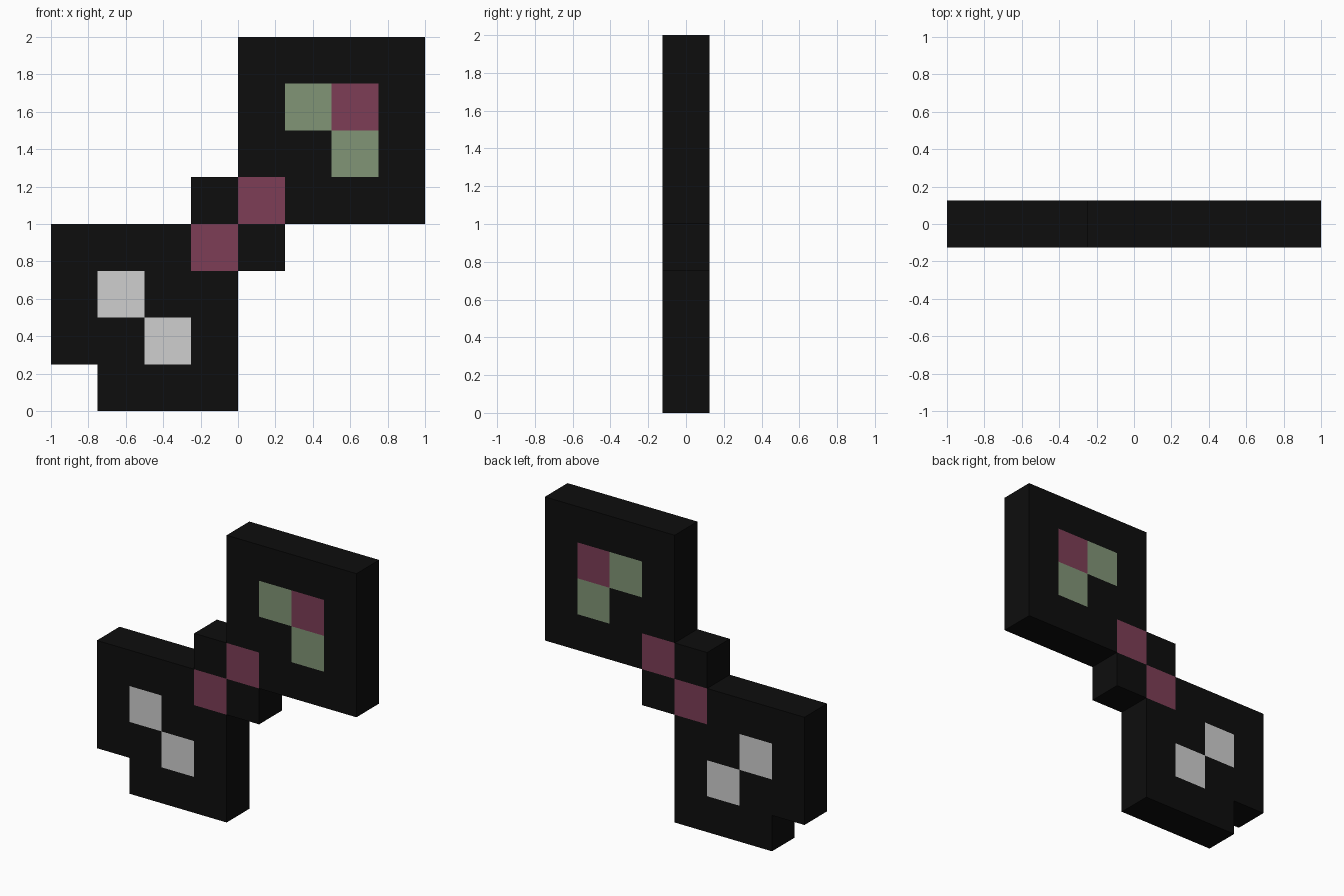
import bpy
import bmesh

if "Cube" in bpy.data.objects:
    bpy.data.objects.remove(bpy.data.objects["Cube"])

CELL, HALF = 0.25, 0.125

# Pixel pattern of the plate, top row first
ROWS = ["....KKKK",
        "....KGPK",
        "....KKGK",
        "...KPKKK",
        "KKKPK...",
        "KWKK....",
        "KKWK....",
        ".KKK...."]

COLOURS = {"K": ("black", (0.0042, 0.0042, 0.0042)),
           "P": ("plum", (0.205, 0.047, 0.093)),
           "G": ("sage_green", (0.22, 0.30, 0.183)),
           "W": ("light_grey", (0.62, 0.62, 0.62))}
KEYS = list(COLOURS)


def cell(c, r):
    return ROWS[r][c] if 0 <= r < 8 and 0 <= c < 8 else "."


def build(name, rows):
    """Outer shell of the square blocks in the given rows."""
    bm = bmesh.new()

    def quad(points, key):
        f = bm.faces.new([bm.verts.new(p) for p in points])
        f.material_index = KEYS.index(key)

    for r in rows:
        for c in range(8):
            k = cell(c, r)
            if k == ".":
                continue
            x0, z1 = -1 + c * CELL, 2 - r * CELL
            x1, z0 = x0 + CELL, z1 - CELL
            a, b = -HALF, HALF
            # front and back
            quad([(x0, a, z0), (x1, a, z0), (x1, a, z1), (x0, a, z1)], k)
            quad([(x1, b, z0), (x0, b, z0), (x0, b, z1), (x1, b, z1)], k)
            # edge walls only where there is no neighbour
            if cell(c - 1, r) == ".":
                quad([(x0, b, z0), (x0, a, z0), (x0, a, z1), (x0, b, z1)], k)
            if cell(c + 1, r) == ".":
                quad([(x1, a, z0), (x1, b, z0), (x1, b, z1), (x1, a, z1)], k)
            if cell(c, r - 1) == ".":
                quad([(x0, a, z1), (x1, a, z1), (x1, b, z1), (x0, b, z1)], k)
            if cell(c, r + 1) == ".":
                quad([(x0, b, z0), (x1, b, z0), (x1, a, z0), (x0, a, z0)], k)
    bmesh.ops.remove_doubles(bm, verts=bm.verts, dist=0.0001)
    mesh = bpy.data.meshes.new(name)
    bm.to_mesh(mesh)
    bm.free()
    for m in materials:
        mesh.materials.append(m)
    bpy.context.collection.objects.link(bpy.data.objects.new(name, mesh))


materials = []
for label, rgb in COLOURS.values():
    m = bpy.data.materials.new(label)
    m.diffuse_color = (*rgb, 1)
    m.use_nodes = True
    m.node_tree.nodes["Principled BSDF"].inputs["Base Color"].default_value = m.diffuse_color
    materials.append(m)

build("upper_ring", range(0, 3))
build("link_joint", range(3, 5))
build("lower_ring", range(5, 8))
